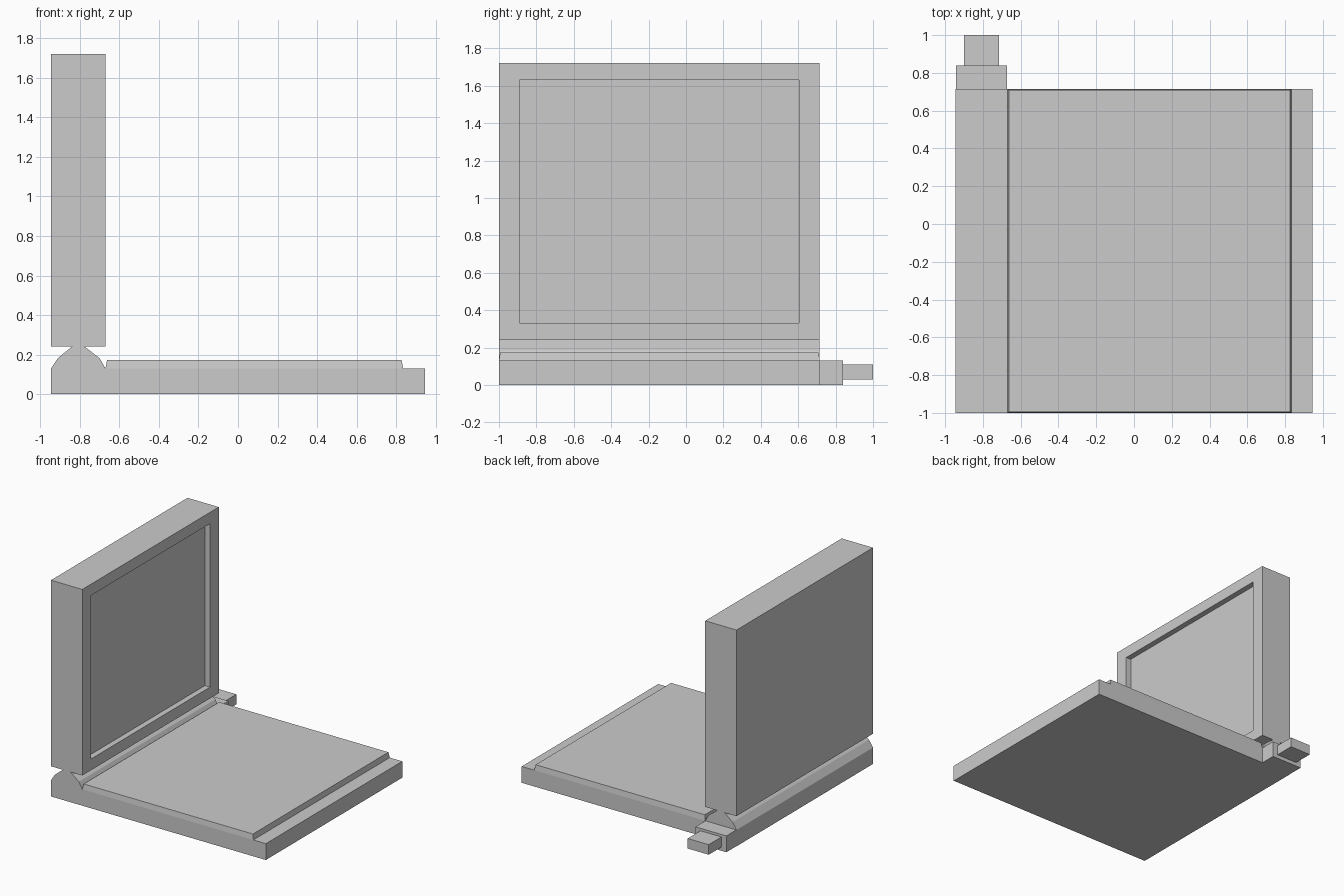
import bpy, bmesh
from mathutils import Vector

if "Cube" in bpy.data.objects:
    bpy.data.objects.remove(bpy.data.objects["Cube"])


def finish(name, bm):
    bmesh.ops.recalc_face_normals(bm, faces=bm.faces[:])
    mesh = bpy.data.meshes.new(name)
    bm.to_mesh(mesh)
    bm.free()
    obj = bpy.data.objects.new(name, mesh)
    bpy.context.collection.objects.link(obj)
    return obj


def box_bm(x, y, z):
    bm = bmesh.new()
    bmesh.ops.create_cube(bm, size=1)
    for v in bm.verts:
        v.co = Vector([r[0] if c < 0 else r[1] for c, r in zip(v.co, (x, y, z))])
    return bm


BACK, FRONT = 0.715, -1.0

# Base slab and faceted hinge ridge, one cross-section run along y
profile = [(-0.945, 0), (0.945, 0), (0.945, 0.13), (-0.67, 0.13), (-0.70, 0.183),
           (-0.775, 0.24), (-0.84, 0.24), (-0.91, 0.183), (-0.945, 0.13)]
bm = bmesh.new()
face = bm.faces.new([bm.verts.new((x, FRONT, z)) for x, z in profile])
ext = bmesh.ops.extrude_face_region(bm, geom=[face])["geom"]
bmesh.ops.translate(bm, vec=(0, BACK - FRONT, 0),
                    verts=[g for g in ext if isinstance(g, bmesh.types.BMVert)])
finish("base_with_hinge", bm)

# Raised panel with slightly tapered sides
bm = box_bm((-0.67, 0.835), (FRONT, BACK), (0.13, 0.173))
for v in bm.verts:
    if v.co.z > 0.15:
        v.co.x += 0.008 if v.co.x < 0 else -0.008
        v.co.y += 0.006 if v.co.y < 0 else -0.006
bmesh.ops.delete(bm, geom=[f for f in bm.faces if f.calc_center_median().z < 0.135],
                 context='FACES_ONLY')
finish("raised_panel", bm)

# Upright lid with a shallow rectangular recess facing the panel
bm = box_bm((-0.945, -0.67), (FRONT, BACK), (0.24, 1.72))
inner = max(bm.faces, key=lambda f: f.calc_center_median().x)
bmesh.ops.inset_individual(bm, faces=[inner], thickness=0.1)
for v in inner.verts:
    v.co.y = -0.89 if v.co.y < -0.14 else 0.605
    v.co.z = 0.33 if v.co.z < 1 else 1.63
floor = bmesh.ops.extrude_discrete_faces(bm, faces=[inner])["faces"][0]
bmesh.ops.translate(bm, vec=(-0.045, 0, 0), verts=floor.verts[:])
finish("lid", bm)

# Stepped plug on the back of the hinge side
finish("plug_collar", box_bm((-0.943, -0.672), (BACK, 0.84), (0, 0.13)))
finish("plug_tip", box_bm((-0.90, -0.715), (0.84, 1.0), (0.03, 0.11)))
